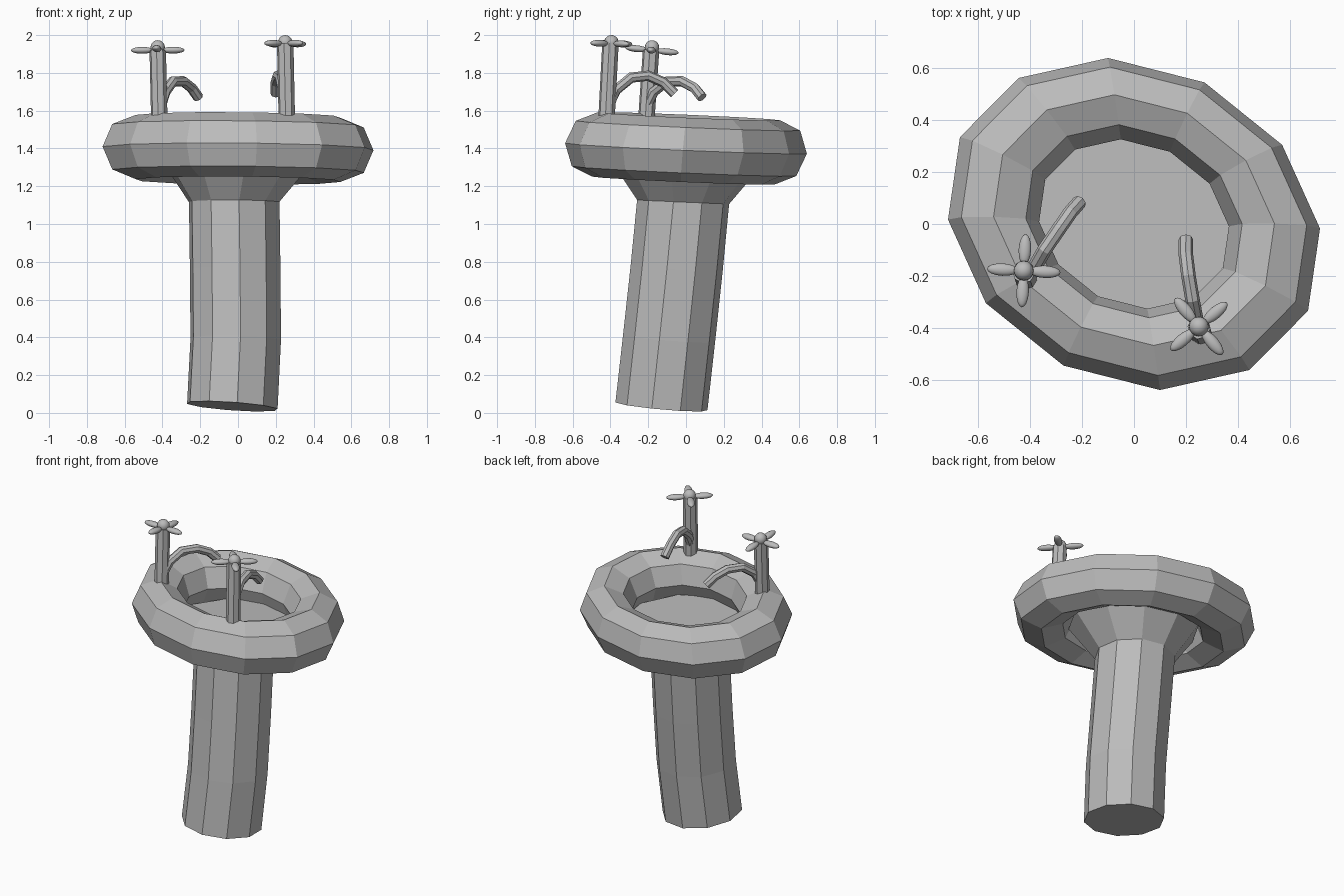
import bpy, bmesh
from math import sin, cos, pi, radians
from mathutils import Vector, Matrix

cube = bpy.data.objects.get("Cube")
if cube:
    bpy.data.objects.remove(cube)

stone = bpy.data.materials.new("plain_grey")
stone.use_nodes = True
grey = (0.5, 0.5, 0.5, 1)
stone.diffuse_color = grey
stone.node_tree.nodes["Principled BSDF"].inputs["Base Color"].default_value = grey


def finish(name, bm, smooth=False):
    bmesh.ops.recalc_face_normals(bm, faces=bm.faces)
    for f in bm.faces:
        f.smooth = smooth
    mesh = bpy.data.meshes.new(name)
    bm.to_mesh(mesh)
    bm.free()
    mesh.materials.append(stone)
    obj = bpy.data.objects.new(name, mesh)
    bpy.context.collection.objects.link(obj)
    return obj


def loft(name, rings, closed=False, smooth=False):
    """Skin a series of point rings; cap the ends unless closed."""
    bm = bmesh.new()
    loops = [[bm.verts.new(p) for p in ring] for ring in rings]
    pairs = list(zip(loops, loops[1:]))
    if closed:
        pairs.append((loops[-1], loops[0]))
    else:
        bm.faces.new(loops[0])
        bm.faces.new(loops[-1])
    for a, b in pairs:
        n = len(a)
        for i in range(n):
            j = (i + 1) % n
            bm.faces.new((a[i], a[j], b[j], b[i]))
    return finish(name, bm, smooth)


def tube(name, path, radius, sides):
    """Round bar that follows a path."""
    pts = [Vector(p) for p in path]
    rings = []
    for i, p in enumerate(pts):
        d = pts[min(i + 1, len(pts) - 1)] - pts[max(i - 1, 0)]
        side = d.cross(Vector((0.6, -0.8, 0))).normalized() if abs(d.z) > 0.9 * d.length \
            else d.cross(Vector((0, 0, 1))).normalized()
        up = side.cross(d).normalized()
        rings.append([p + radius * (side * cos(2 * pi * k / sides) + up * sin(2 * pi * k / sides))
                      for k in range(sides)])
    return loft(name, rings)


def ellipsoid(name, matrix):
    bm = bmesh.new()
    bmesh.ops.create_uvsphere(bm, u_segments=16, v_segments=10, radius=1, matrix=matrix)
    return finish(name, bm, True)


# Basin rim: a skewed, tilted ring
axis_a = Vector((0.717, -0.017, -0.01))
axis_b = Vector((-0.10, 0.64, -0.028))
axis_c = Vector((0, 0.015, 0.17))
centre = Vector((0, 0, 1.40))


def rim_point(t, s):
    r = 0.755 + 0.245 * cos(s)
    return centre + r * (axis_a * cos(t) + axis_b * sin(t)) + axis_c * sin(s)


loft("basin_rim", [[rim_point(i * pi / 6, j * pi / 4) for j in range(8)] for i in range(12)],
     closed=True)


# Leaning pedestal and flared bowl
def pedestal_ring(x, y, z, r, tilt_x, tilt_y):
    ring = []
    for k in range(10):
        a = radians(36 * k - 12)
        dx, dy = r * cos(a), r * sin(a)
        ring.append((x + dx, y + dy, z + tilt_x * dx + tilt_y * dy))
    return ring


loft("pedestal", [pedestal_ring(-0.03, -0.13, 0.035, 0.245, -0.07, -0.09),
                  pedestal_ring(-0.012, -0.09, 0.39, 0.245, -0.03, -0.08),
                  pedestal_ring(-0.015, -0.05, 0.76, 0.245, 0, -0.06),
                  pedestal_ring(-0.02, -0.015, 1.12, 0.245, 0, -0.04)])
loft("bowl", [pedestal_ring(-0.02, -0.015, 1.11, 0.24, 0, -0.04),
              pedestal_ring(0, 0, 1.32, 0.40, 0, -0.04)])


# Taps: stem, curved spout, round knob and four petal handles
def tap(side, base, top, spout, knob, petal_z, turn, tilt):
    tube(side + "_tap_stem", [base, Vector(base).lerp(Vector(top), 0.5), top], 0.044, 8)
    tube(side + "_tap_spout", spout, 0.028, 8)
    ellipsoid(side + "_tap_knob", Matrix.Translation(knob) @ Matrix.Scale(0.038, 4))
    hub = Matrix.Translation((knob[0], knob[1], petal_z)) @ Matrix.Rotation(tilt, 4, "X")
    for k in range(4):
        ellipsoid(f"{side}_tap_petal_{k + 1}",
                  hub @ Matrix.Rotation(turn + k * pi / 2, 4, "Z")
                  @ Matrix.Translation((0.082, 0, 0)) @ Matrix.Diagonal((0.06, 0.024, 0.018, 1)))


tap("right", (-0.415, -0.215, 1.48), (-0.425, -0.185, 1.92),
    [(-0.41, -0.21, 1.62), (-0.385, -0.17, 1.70), (-0.345, -0.10, 1.755),
     (-0.29, -0.02, 1.755), (-0.245, 0.045, 1.72), (-0.21, 0.085, 1.67)],
    (-0.425, -0.18, 1.935), 1.92, radians(-3), -0.1)
tap("left", (0.26, -0.425, 1.48), (0.25, -0.40, 1.955),
    [(0.255, -0.41, 1.62), (0.24, -0.37, 1.71), (0.225, -0.29, 1.775),
     (0.21, -0.20, 1.785), (0.20, -0.12, 1.75), (0.20, -0.06, 1.69)],
    (0.25, -0.395, 1.962), 1.955, radians(40), -0.03)
